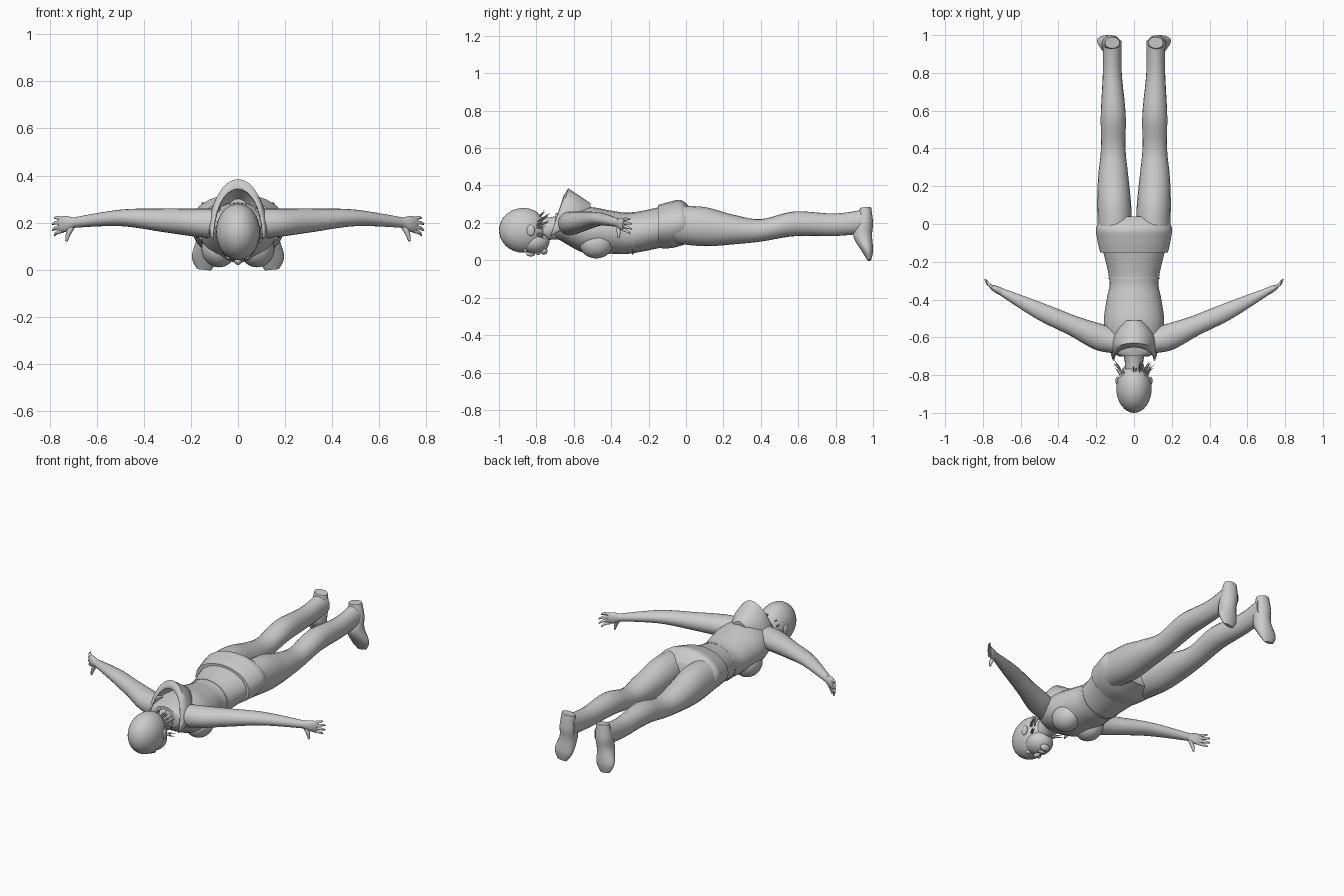
import bpy, bmesh, math, random
from mathutils import Vector

default_cube = bpy.data.objects.get("Cube")
if default_cube:
    bpy.data.objects.remove(default_cube)
random.seed(4)

shade = 0.6
grey = bpy.data.materials.new("plain grey")
grey.use_nodes = True
grey.diffuse_color = (shade, shade, shade, 1)
grey.node_tree.nodes["Principled BSDF"].inputs["Base Color"].default_value = grey.diffuse_color


def finish(name, bm, mirror=False):
    """Turn a bmesh into a smooth grey object, optionally mirrored to the other side."""
    bmesh.ops.recalc_face_normals(bm, faces=bm.faces)
    mesh = bpy.data.meshes.new(name)
    bm.to_mesh(mesh)
    bm.free()
    mesh.shade_smooth()
    mesh.set_sharp_from_angle(angle=math.radians(50))
    mesh.materials.append(grey)
    part = bpy.data.objects.new(name, mesh)
    bpy.context.collection.objects.link(part)
    if mirror:
        part.modifiers.new("mirror", "MIRROR").use_mirror_merge = False
    return part


def spline(a, b, c, d, t):
    """Smooth curve from b to c, guided by the neighbours a and d."""
    return b + (c - a) * t / 2 + (a - b * 2.5 + c * 2 - d / 2) * t**2 + ((b - c) * 3 + d - a) * t**3 / 2


def tube(bm, stations, up=(0, 0, 1), sides=20, steps=5):
    """Skin ellipses through stations of x, y, z, side radius, up radius."""
    keys = [Vector(station) for station in stations]
    axis = (keys[-1].xyz - keys[0].xyz).normalized()
    side = axis.cross(Vector(up)).normalized()
    lift = side.cross(axis)
    keys = [keys[0]] + keys + [keys[-1]]
    samples = [spline(*keys[i:i + 4], step / steps)
               for i in range(len(keys) - 3) for step in range(steps)]
    rings = []
    for sample in samples + [keys[-1]]:
        ring = []
        for k in range(sides):
            angle = math.tau * k / sides
            offset = side * sample[3] * math.cos(angle) + lift * sample[4] * math.sin(angle)
            ring.append(bm.verts.new(sample.xyz + offset))
        rings.append(ring)
    for near, far in zip(rings, rings[1:]):
        for k in range(sides):
            bm.faces.new((near[k - 1], near[k], far[k], far[k - 1]))
    bm.faces.new(rings[0])
    bm.faces.new(rings[-1])


def limb(name, *stations, mirror=False, up=(0, 0, 1)):
    bm = bmesh.new()
    tube(bm, stations, up)
    return finish(name, bm, mirror)


def trunk(name, *rows):
    """Central part from rows of y, z, half width, half height."""
    return limb(name, *[(0, *row) for row in rows])


def blob(name, centre, size, mirror=False, cut=None):
    """Ellipsoid, keeping only what lies behind an optional cutting plane."""
    bm = bmesh.new()
    bmesh.ops.create_uvsphere(bm, u_segments=32, v_segments=20, radius=1)
    for vert in bm.verts:
        vert.co = Vector(centre) + vert.co * Vector(size)
    if cut:
        bmesh.ops.bisect_plane(bm, geom=bm.verts[:] + bm.edges[:] + bm.faces[:],
                               plane_co=cut[0], plane_no=cut[1], clear_outer=True)
    return finish(name, bm, mirror)


# Head with a close cap over the crown
skull = Vector((0, -.87, .16))
skull_size = Vector((.09, .125, .115))
blob("skull", skull, skull_size)
blob("cap", skull, skull_size * 1.04, cut=((0, -.82, .16), (0, 1, -.3)))
blob("jaw", (0, -.81, .1), (.074, .08, .064))

# Face, turned to the ground
blob("nose", (0, -.83, .036), (.015, .024, .016))
blob("lips", (0, -.79, .037), (.024, .011, .01))
blob("chin", (0, -.76, .05), (.03, .02, .02))
blob("eyes", (.035, -.86, .054), (.016, .011, .012), mirror=True)
blob("ears", (.088, -.83, .16), (.01, .022, .03), mirror=True)

# Neck
trunk("neck", (-.82, .16, .05, .06), (-.72, .17, .05, .06), (-.64, .18, .08, .07))

# Loose strands of hair around the nape and temples
bm = bmesh.new()
for strand in range(34):
    angle = random.uniform(-.5, math.pi + .5)
    out = Vector((math.cos(angle), 0, math.sin(angle)))
    root = Vector((0, random.uniform(-.81, -.77), skull.z)) + out * .07
    middle = root + out * .015 + Vector((0, .025, 0))
    tip = middle + out * random.uniform(0, .03) + Vector((0, random.uniform(.01, .03), 0))
    thin = .003
    tube(bm, [(*root, thin, thin), (*middle, thin, thin), (*tip, 0, 0)], (.3, .2, 1), sides=5, steps=2)
finish("hair_strands", bm)

# Shirt and bust
trunk("shirt", (-.7, .19, .08, .06), (-.66, .18, .13, .08), (-.53, .16, .16, .125),
      (-.4, .15, .145, .115), (-.3, .145, .13, .11), (-.14, .175, .165, .11))
trunk("waist_seam", (-.29, .145, .134, .113), (-.28, .145, .134, .113))
blob("bust", (.08, -.48, .09), (.075, .09, .08), mirror=True)

# Hood lying open on the upper back: arches shrinking towards the tail
bm = bmesh.new()
columns, rows = 16, 12
arches = []
for row in range(rows + 1):
    t = 1.2 * row / rows - .2
    width = .125 * math.cos(1.4 * (t - .15))
    top = .385 - max(.08 * t, -.2 * t)
    base = .15 + .1 * t
    arch = []
    for column in range(columns + 1):
        angle = math.pi * column / columns
        rise = math.sin(angle)
        y = -.63 + .12 * t - .06 * (1 - rise) * (1 - t)
        arch.append(bm.verts.new((width * math.cos(angle), y, base + (top - base) * rise)))
    arches.append(arch)
for near, far in zip(arches, arches[1:]):
    for k in range(columns):
        bm.faces.new((near[k], near[k + 1], far[k + 1], far[k]))
bm.faces.new(arches[-1])
finish("hood", bm).modifiers.new("thickness", "SOLIDIFY").thickness = .008

# Trousers: hips and two legs
trunk("hips", (-.15, .18, .18, .115), (-.08, .19, .195, .125), (-.02, .2, .2, .12), (.04, .18, .17, .08))
limb("legs", (.1, -.06, .19, .09, .1), (.105, .1, .18, .09, .105), (.11, .25, .165, .08, .08),
     (.11, .4, .16, .065, .06), (.11, .58, .195, .066, .066), (.115, .8, .19, .05, .06),
     (.115, .97, .21, .05, .065), mirror=True)

# Shoes, soles towards the back and toes pointing down
limb("shoes", (.115, .96, .28, .04, .03), (.12, .955, .2, .05, .045), (.125, .945, .13, .05, .05),
     (.14, .97, .05, .057, .03), (.145, .98, 0, .03, .01), mirror=True, up=(0, 1, 0))

# Arms spread to the sides, with flat palms
limb("arms", (.08, -.63, .195, .06, .065), (.18, -.6, .2, .07, .06), (.32, -.54, .21, .054, .05),
     (.5, -.46, .22, .045, .035), (.7, -.36, .2, .02, .022), mirror=True)
limb("palms", (.69, -.365, .2, .02, .02), (.73, -.345, .195, .018, .033),
     (.76, -.33, .19, .01, .03), mirror=True)

# Four fanned fingers and a thumb
bm = bmesh.new()
for finger in range(4):
    t = finger / 3
    knuckle = Vector((.745, -.335, .215 - .05 * t))
    reach = Vector((.035, .035, .005 - .025 * t)) * (1 + .3 * math.sin(math.pi * t))
    bend = knuckle + reach / 2 + Vector((.006, -.004, .003))
    tube(bm, [(*knuckle, .009, .009), (*bend, .008, .008), (*(knuckle + reach), .004, .004)], sides=8)
tube(bm, [(.7, -.36, .19, .012, .012), (.72, -.36, .155, .011, .011), (.73, -.36, .12, .005, .005)],
     (1, 0, 0), sides=8)
finish("fingers", bm, mirror=True)
